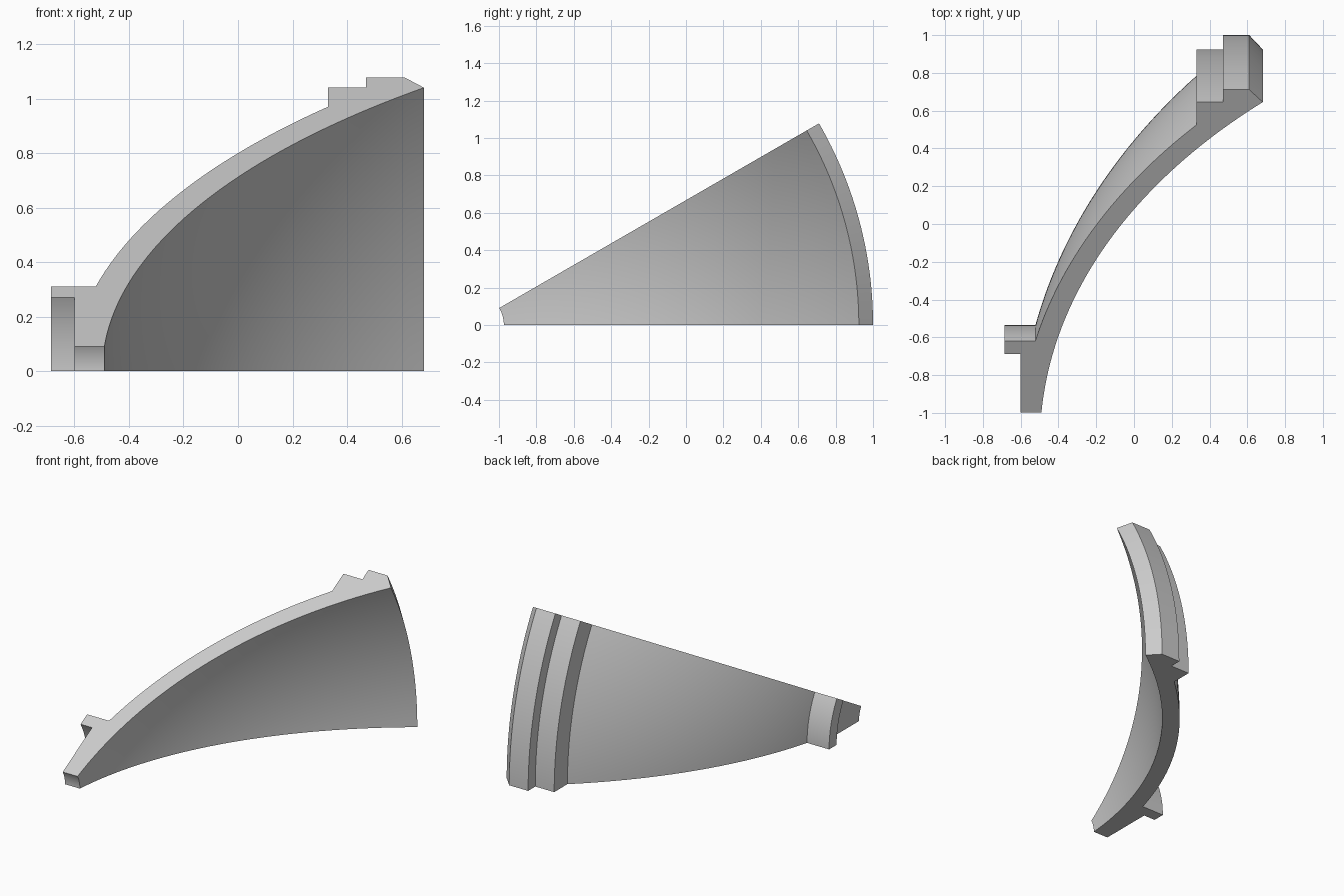
import bpy, bmesh
from math import sin, cos, radians

cube = bpy.data.objects.get("Cube")
if cube:
    bpy.data.objects.remove(cube, do_unlink=True)

AXIS_Y = -1.156          # the dish is turned about a line along x, at z = 0
SWEEP = radians(30)
STEPS = 32
BULGE = 0.6              # 0 gives a parabola, 1 a circular arc


def dish_curve(x0, r0, x1, r1, count=40):
    """Points (x, radius) along a conic arc, closer together near the axis."""
    points = []
    for i in range(count + 1):
        t = (i / count) ** 2
        square = r0**2 + (r1**2 - r0**2) * t + BULGE * (x1 - x0) ** 2 * t * (1 - t)
        points.append((x0 + (x1 - x0) * t, square ** 0.5))
    return points


# Cross-section: inner curve, stepped outer rim, outer curve, hub flange
inner = dish_curve(-0.49, 0.182, 0.682, 2.08)
outer = dish_curve(-0.522, 0.62, 0.33, 1.94)
rim = [(0.61, 2.156), (0.47, 2.156), (0.47, 2.08), (0.33, 2.08)]
flange = [(-0.685, 0.62), (-0.685, 0.54), (-0.6, 0.54), (-0.6, 0.182)]
profile = inner + rim + outer[::-1] + flange

# Sweep the section through the sector and cap both cut ends
bm = bmesh.new()
rings = []
for s in range(STEPS + 1):
    a = SWEEP * s / STEPS
    rings.append([bm.verts.new((x, AXIS_Y + r * cos(a), r * sin(a))) for x, r in profile])
n = len(profile)
for low, high in zip(rings, rings[1:]):
    for i in range(n):
        j = (i + 1) % n
        bm.faces.new((low[i], low[j], high[j], high[i]))
bm.faces.new(rings[0])
bm.faces.new(rings[-1])
bmesh.ops.recalc_face_normals(bm, faces=bm.faces[:])

mesh = bpy.data.meshes.new("dish_segment")
bm.to_mesh(mesh)
bm.free()
dish = bpy.data.objects.new("dish_segment", mesh)
bpy.context.collection.objects.link(dish)

# Plain grey surface
grey = bpy.data.materials.new("plain_grey")
grey.use_nodes = True
colour = (0.6, 0.6, 0.6, 1)
grey.diffuse_color = colour
grey.node_tree.nodes["Principled BSDF"].inputs["Base Color"].default_value = colour
mesh.materials.append(grey)

# Smooth curves with crisp corners
bpy.ops.object.select_all(action="DESELECT")
dish.select_set(True)
bpy.context.view_layer.objects.active = dish
bpy.ops.object.shade_smooth_by_angle(angle=radians(25))
